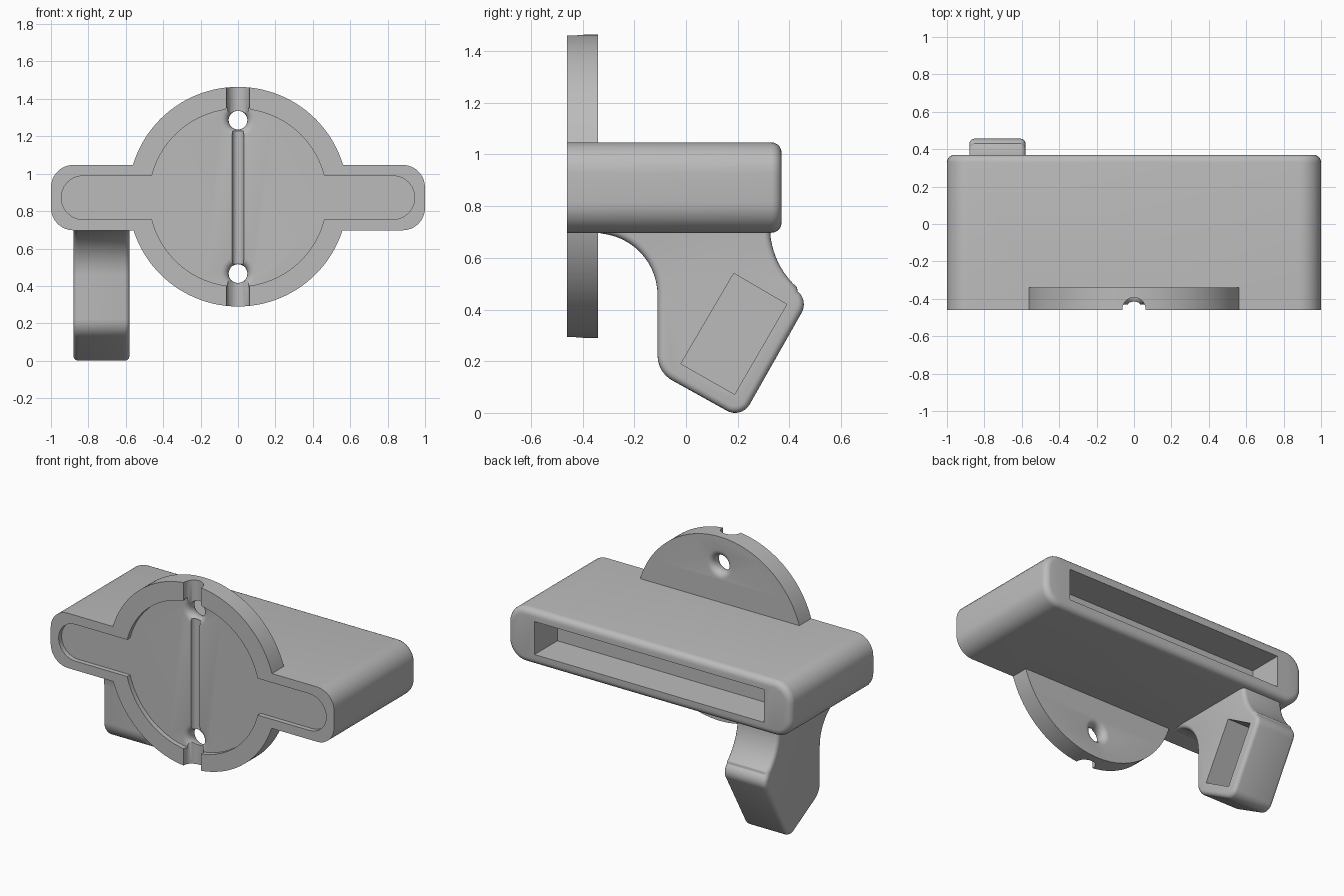
import bpy, bmesh, math
from mathutils import Vector

if "Cube" in bpy.data.objects:
    bpy.data.objects.remove(bpy.data.objects["Cube"], do_unlink=True)

GREY = (0.5, 0.5, 0.5, 1)
mat = bpy.data.materials.new("matte grey")
mat.use_nodes = True
mat.diffuse_color = GREY
mat.node_tree.nodes["Principled BSDF"].inputs["Base Color"].default_value = GREY

FRONT, BACK, MID = -0.46, 0.37, 0.872   # body front, body back, centre height
DISC_BACK, FLOOR = -0.34, -0.43         # rear of disc, floor of front recess


def arc(cx, cy, r, a0, a1, n=12):
    """Points along an arc, angles in degrees."""
    angles = [math.radians(a0 + (a1 - a0) * i / n) for i in range(n + 1)]
    return [(cx + r * math.cos(a), cy + r * math.sin(a)) for a in angles]


def rounded_box(w, h, r, cy):
    pts = []
    for i, (sx, sy) in enumerate([(1, 1), (-1, 1), (-1, -1), (1, -1)]):
        pts += arc(sx * (w - r), cy + sy * (h - r), r, 90 * i, 90 * i + 90, 8)
    return pts


def loft(name, rings):
    """Closed solid through rings of matching 3D points."""
    bm = bmesh.new()
    loops = [[bm.verts.new(p) for p in ring] for ring in rings]
    n = len(loops[0])
    for a, b in zip(loops, loops[1:]):
        for i in range(n):
            j = (i + 1) % n
            bm.faces.new((a[i], a[j], b[j], b[i]))
    bm.faces.new(loops[0])
    bm.faces.new(loops[-1])
    bmesh.ops.recalc_face_normals(bm, faces=bm.faces)
    mesh = bpy.data.meshes.new(name)
    bm.to_mesh(mesh)
    bm.free()
    mesh.materials.append(mat)
    ob = bpy.data.objects.new(name, mesh)
    bpy.context.collection.objects.link(ob)
    return ob


def prism(name, pts, axis, lo, hi):
    """Extrude a 2D outline along x, y or z."""
    place = {"x": lambda p, t: (t, p[0], p[1]),
             "y": lambda p, t: (p[0], t, p[1]),
             "z": lambda p, t: (p[0], p[1], t)}[axis]
    return loft(name, [[place(p, t) for p in pts] for t in (lo, hi)])


def circle(cx, cy, r, n=32):
    return arc(cx, cy, r, 0, 360, n)[:-1]


def boolean(target, other, operation):
    mod = target.modifiers.new(operation.lower(), "BOOLEAN")
    mod.object, mod.operation, mod.solver = other, operation, "EXACT"
    other.hide_render = True


def finish(ob, helpers, angle=32):
    """Bake the modifiers, drop the helpers and shade smooth by angle."""
    bpy.context.view_layer.update()
    graph = bpy.context.evaluated_depsgraph_get()
    mesh = bpy.data.meshes.new_from_object(ob.evaluated_get(graph))
    ob.modifiers.clear()
    ob.data = mesh
    for h in helpers:
        bpy.data.objects.remove(h, do_unlink=True)
    for p in mesh.polygons:
        p.use_smooth = True
        p.material_index = 0
    mesh.set_sharp_from_angle(angle=math.radians(angle))


# Housing: rounded block with a softened rear rim
housing = prism("housing", rounded_box(1, 0.175, 0.12, MID), "y", FRONT, BACK)
bm = bmesh.new()
bm.from_mesh(housing.data)
rim = [e for e in bm.edges if all(v.co.y > BACK - 0.001 for v in e.verts)]
bmesh.ops.bevel(bm, geom=rim, offset=0.04, segments=5, profile=0.5, affect="EDGES")
bm.to_mesh(housing.data)
bm.free()

# Round face plate joined to the housing
plate = prism("face_plate", circle(0, 0.877, 0.587, 112), "y", FRONT, DISC_BACK)
boolean(housing, plate, "UNION")
helpers = [plate]

# Front recess: circle with two round-ended arms
a = math.degrees(math.asin(0.117 / 0.475))
outline = (arc(0, MID, 0.475, a, 180 - a, 40) + arc(-0.828, MID, 0.117, 90, 270)
           + arc(0, MID, 0.475, 180 + a, 360 - a, 40) + arc(0.828, MID, 0.117, -90, 90))
helpers.append(prism("recess_cutter", outline, "y", FRONT - 0.1, FLOOR))

# Rear slot
slot = [(-0.81, 0.767), (0.81, 0.767), (0.81, 0.977), (-0.81, 0.977)]
helpers.append(prism("slot_cutter", slot, "y", BACK - 0.23, BACK + 0.1))

# Central groove in the recess floor
helpers.append(prism("groove_cutter", circle(0, FLOOR, 0.031, 20), "z", 0.517, 1.227))

# Flared cord holes with channels running out to the rim
for side, label in ((1, "upper"), (-1, "lower")):
    z = 0.876 + side * 0.41
    flare = [(0.05 + 0.04 * (1 - math.cos(t)), 0.04 * math.sin(t))
             for t in (math.pi / 2 * i / 5 for i in range(6))]
    rings = [(FLOOR - 0.1, 0.09)]
    rings += [(FLOOR + 0.04 - d, r) for r, d in reversed(flare)]
    rings += [(DISC_BACK - 0.04 + d, r) for r, d in flare]
    rings.append((DISC_BACK + 0.1, 0.09))
    helpers.append(loft(label + "_hole_cutter",
                        [[(x, y, w) for x, w in circle(0, z, r)] for y, r in rings]))
    ends = sorted((z + side * 0.01, z + side * 0.3))
    helpers.append(prism(label + "_channel_cutter",
                         circle(0, FRONT + 0.005, 0.062, 28), "z", *ends))

for cutter in helpers[1:]:
    boolean(housing, cutter, "DIFFERENCE")
finish(housing, helpers)

# Grip: side profile with concave roots and rounded corners
profile = ([(-0.35, 0.75)] + arc(-0.35, 0.455, 0.24, 90, 0, 14)
           + arc(0.0, 0.222, 0.11, 180, 240, 8) + arc(0.19, 0.065, 0.065, 240, 330, 8)
           + arc(0.39, 0.42, 0.066, -30, 50, 8) + arc(0.64, 0.72, 0.315, 228, 184, 10)
           + [(0.325, 0.75)])
grip = prism("grip", profile, "x", -0.88, -0.58)
bevel = grip.modifiers.new("soft_edges", "BEVEL")
bevel.width, bevel.segments, bevel.limit_method = 0.03, 4, "ANGLE"
bevel.angle_limit = math.radians(50)

# Slanted pocket in the inner face of the grip
pocket = prism("pocket_cutter",
               [(0.185, 0.54), (0.39, 0.42), (0.188, 0.072), (-0.02, 0.19)],
               "x", -0.82, -0.5)
boolean(grip, pocket, "DIFFERENCE")
finish(grip, [pocket])
